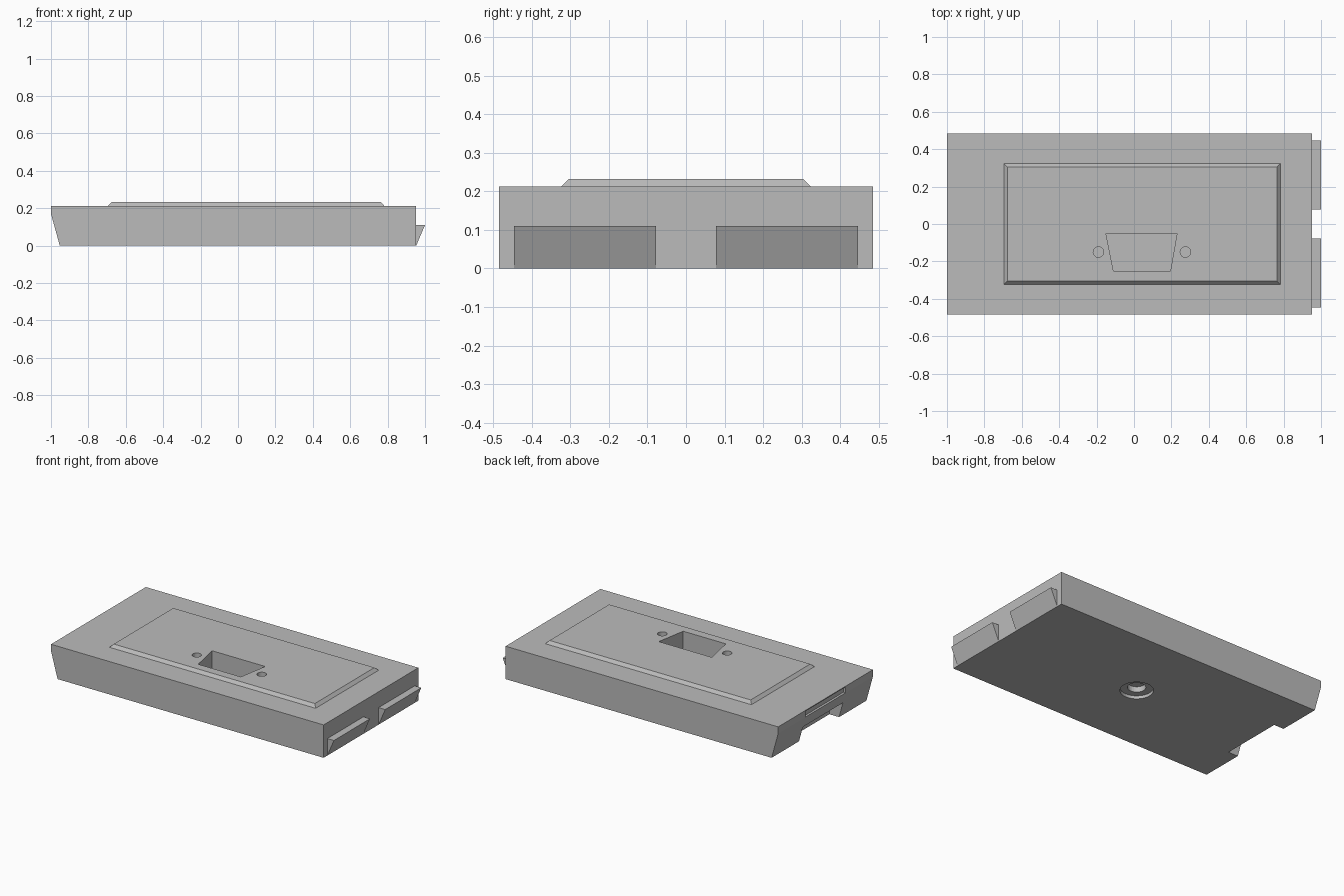
import bpy, bmesh, math

cube = bpy.data.objects.get("Cube")
if cube:
    bpy.data.objects.remove(cube, do_unlink=True)

grey = bpy.data.materials.new("plain_grey")
grey.use_nodes = True
COLOR = (0.5, 0.5, 0.5, 1)
grey.diffuse_color = COLOR
next(n for n in grey.node_tree.nodes if n.type == 'BSDF_PRINCIPLED').inputs["Base Color"].default_value = COLOR


def loft(name, rings):
    """Solid through matching rings of points, capped at both ends."""
    bm = bmesh.new()
    loops = [[bm.verts.new(p) for p in ring] for ring in rings]
    n = len(loops[0])
    for a, b in zip(loops, loops[1:]):
        for i in range(n):
            j = (i + 1) % n
            bm.faces.new((a[i], a[j], b[j], b[i]))
    bm.faces.new(loops[0])
    bm.faces.new(loops[-1])
    bmesh.ops.recalc_face_normals(bm, faces=bm.faces)
    mesh = bpy.data.meshes.new(name)
    bm.to_mesh(mesh)
    bm.free()
    mesh.materials.append(grey)
    obj = bpy.data.objects.new(name, mesh)
    bpy.context.collection.objects.link(obj)
    return obj


def along_y(name, profile, y0, y1):
    return loft(name, [[(x, y, z) for x, z in profile] for y in (y0, y1)])


def along_z(name, outline, z0, z1):
    return loft(name, [[(x, y, z) for x, y in outline] for z in (z0, z1)])


def rect(x0, x1, y0, y1):
    return [(x0, y0), (x1, y0), (x1, y1), (x0, y1)]


def circle(cx, cy, r, n=32):
    return [(cx + r * math.cos(math.tau * i / n), cy + r * math.sin(math.tau * i / n))
            for i in range(n)]


def combine(target, other, operation):
    """Apply a boolean and drop the helper."""
    mod = target.modifiers.new(operation.lower(), 'BOOLEAN')
    mod.object, mod.operation, mod.solver = other, operation, 'EXACT'
    bpy.context.view_layer.objects.active = target
    bpy.ops.object.modifier_apply(modifier=mod.name)
    bpy.data.objects.remove(other, do_unlink=True)


END, HALF, TOP, RAISED = 0.953, 0.485, 0.213, 0.232

# Body with an undercut left-hand end
body = along_y("base_body", [(-END, 0), (END, 0), (END, TOP), (-1, TOP), (-1, 0.17)], -HALF, HALF)

# Raised chamfered panel
panel_rings = []
for inset, z in ((0, 0.19), (0, TOP), (0.018, RAISED)):
    outline = rect(-0.695 + inset, 0.782 - inset, -0.323 + inset, 0.323 - inset)
    panel_rings.append([(x, y, z) for x, y in outline])
combine(body, loft("raised_panel", panel_rings), 'UNION')

# Connector opening and its two screw holes
opening = [(-0.15, -0.05), (-0.11, -0.25), (0.195, -0.25), (0.23, -0.05)]
combine(body, along_z("connector_cutter", opening, 0.07, 0.3), 'DIFFERENCE')
for x in (-0.19, 0.275):
    combine(body, along_z("screw_cutter", circle(x, -0.15, 0.028), 0.1, 0.3), 'DIFFERENCE')

# Stepped round recess underneath
for r, depth in ((0.097, 0.02), (0.053, 0.055)):
    combine(body, along_z("recess_cutter", circle(-0.02, 0, r), -0.1, depth), 'DIFFERENCE')

# Finger notch and shallow slot in the undercut end
combine(body, along_z("notch_cutter", rect(-1.1, -0.883, -0.205, 0.205), -0.1, 0.1), 'DIFFERENCE')
combine(body, along_z("slot_cutter", rect(-1.1, -0.985, -0.205, 0.205), 0.17, 0.207), 'DIFFERENCE')

# Wedge-shaped clips on the square end
wedge = [(END, 0.0), (1.0, 0.11), (END, 0.11)]
for name, side in (("back_clip", 1), ("front_clip", -1)):
    along_y(name, wedge, side * 0.078, side * 0.447)
